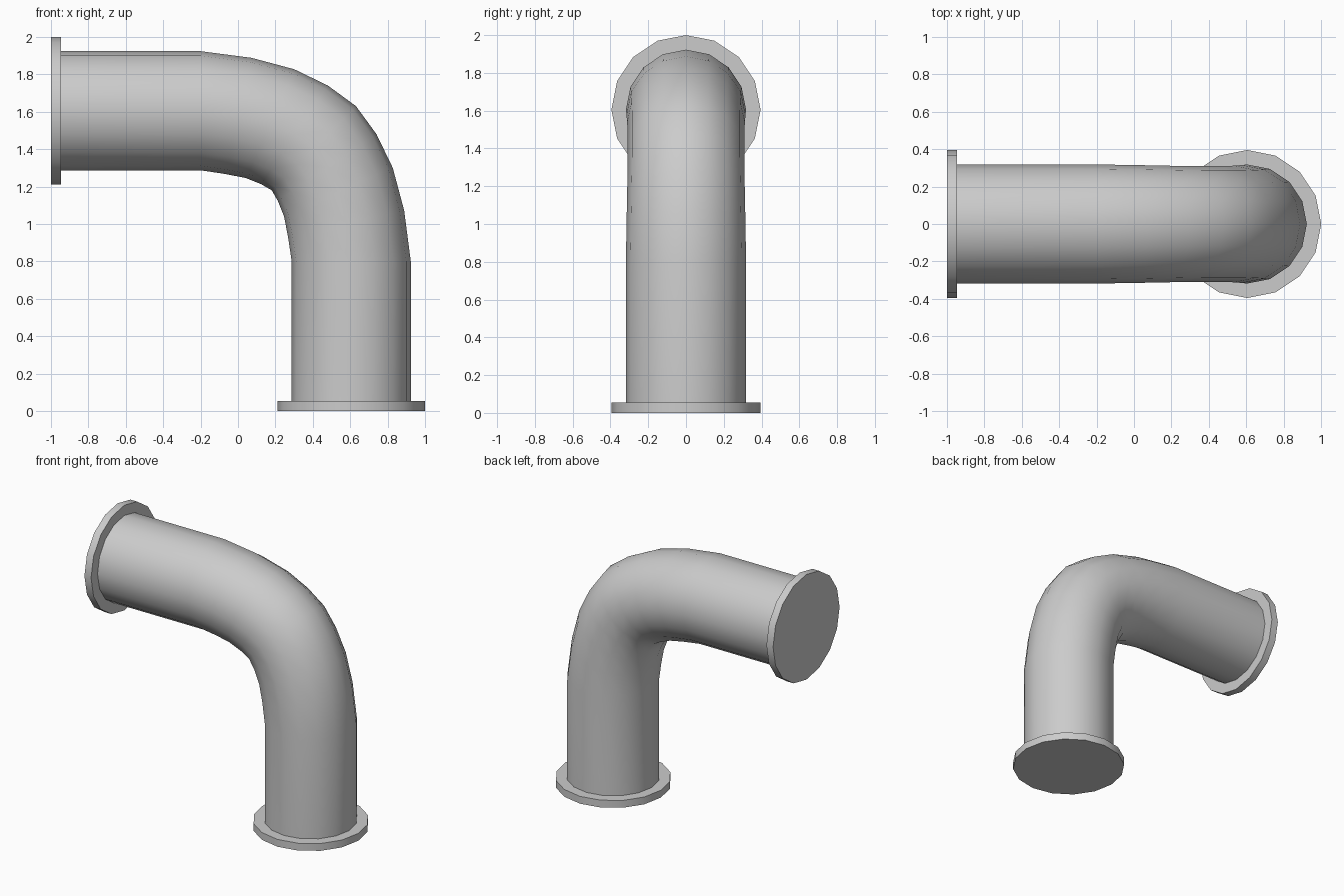
import bpy, bmesh
from math import sin, cos, pi, radians

if "Cube" in bpy.data.objects:
    bpy.data.objects.remove(bpy.data.objects["Cube"])

SIDES = 16
PIPE_R, FLANGE_R, THICK = 0.318, 0.395, 0.055
CX, CZ = 0.605, 1.605          # axis of the upright leg / of the level leg


def finish(obj):
    bpy.ops.object.select_all(action='DESELECT')
    obj.select_set(True)
    bpy.context.view_layer.objects.active = obj
    bpy.ops.object.shade_smooth_by_angle(angle=radians(35))


# Bent pipe: stations are (x, z, downward tilt, width factor), half then mirrored
half = [(-1 + THICK / 2, CZ, 0, 1), (-0.2, CZ, 0, 1), (0.004, 1.577, 12.5, 0.99),
        (0.171, 1.536, 24, 0.98), (0.302, 1.476, 34, 0.97)]
other = [(z - 1, x + 1, 90 - a, w) for x, z, a, w in reversed(half)]
stations = half + [(0.405, 1.405, 45, 0.97)] + other

bm = bmesh.new()
rings = []
for x, z, tilt, w in stations:
    a = radians(tilt)
    ring = []
    for i in range(SIDES):
        t = 2 * pi * i / SIDES
        out = PIPE_R * cos(t)
        ring.append(bm.verts.new((x + out * sin(a), PIPE_R * w * sin(t), z + out * cos(a))))
    rings.append(ring)
for r0, r1 in zip(rings, rings[1:]):
    for i in range(SIDES):
        j = (i + 1) % SIDES
        bm.faces.new((r0[i], r0[j], r1[j], r1[i]))
bm.faces.new(rings[0])
bm.faces.new(rings[-1])
bmesh.ops.recalc_face_normals(bm, faces=bm.faces)
mesh = bpy.data.meshes.new("elbow_pipe")
bm.to_mesh(mesh)
bm.free()
pipe = bpy.data.objects.new("elbow_pipe", mesh)
bpy.context.collection.objects.link(pipe)
finish(pipe)


# End flanges
def flange(name, loc, rot):
    bpy.ops.mesh.primitive_cylinder_add(vertices=SIDES, radius=FLANGE_R, depth=THICK,
                                        location=loc, rotation=rot)
    bpy.context.object.name = name
    finish(bpy.context.object)


flange("bottom_flange", (CX, 0, THICK / 2), (0, 0, 0))
flange("side_flange", (-1 + THICK / 2, 0, CZ), (0, pi / 2, 0))
